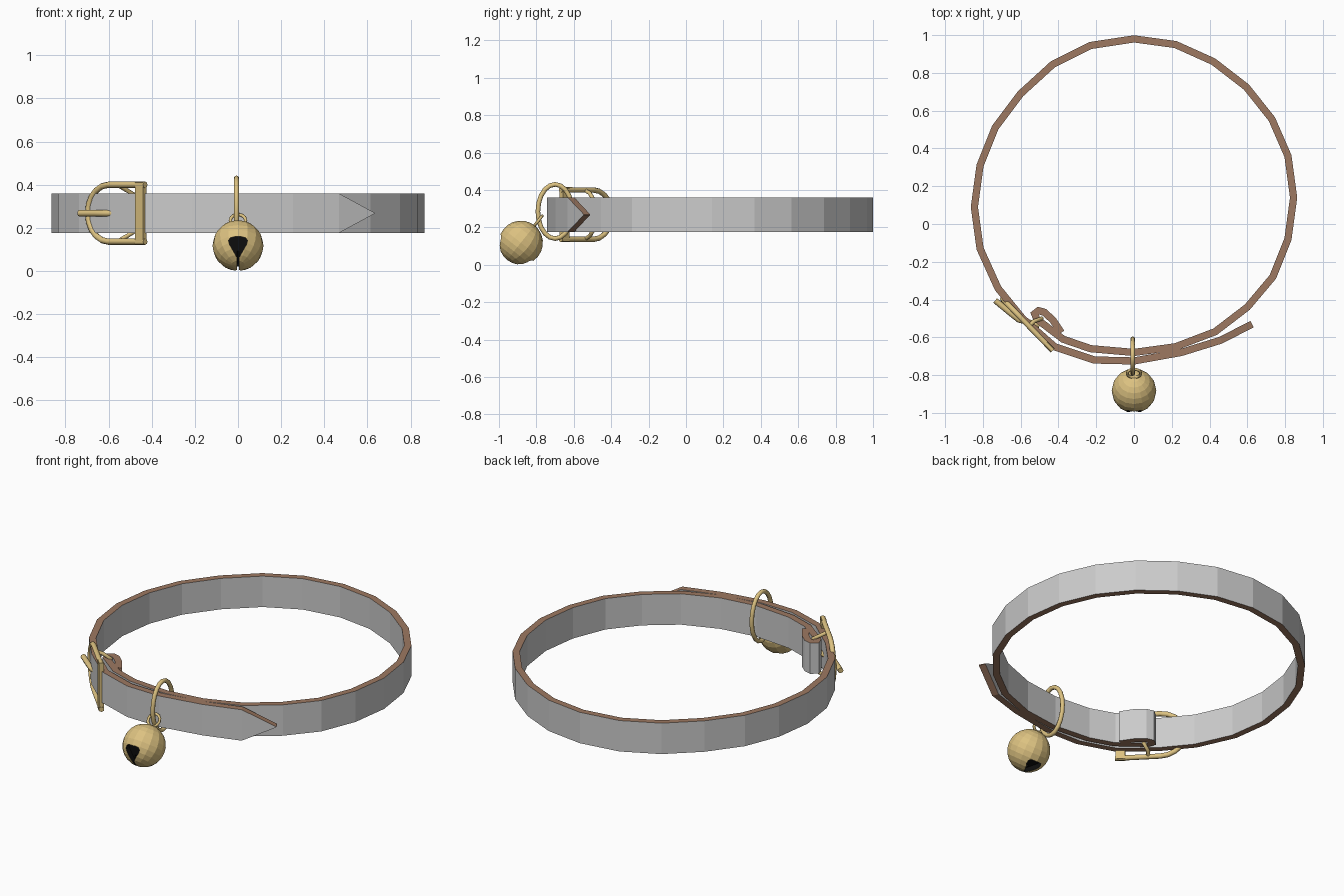
import bpy, bmesh, math
from math import sin, cos, pi
from mathutils import Vector, Matrix

if "Cube" in bpy.data.objects:
    bpy.data.objects.remove(bpy.data.objects["Cube"])


def mat(name, rgb):
    m = bpy.data.materials.new(name)
    m.diffuse_color = (*rgb, 1)
    m.use_nodes = True
    m.node_tree.nodes["Principled BSDF"].inputs["Base Color"].default_value = m.diffuse_color
    return m


GREY = mat("strap_face", (0.8, 0.8, 0.8))
BROWN = mat("cut_leather", (0.34, 0.19, 0.12))
GOLD = mat("brass", (0.72, 0.54, 0.22))
BLACK = mat("dark", (0.004, 0.004, 0.004))


def add_mesh(name, bm, mats):
    bmesh.ops.recalc_face_normals(bm, faces=bm.faces[:])
    me = bpy.data.meshes.new(name)
    bm.to_mesh(me)
    bm.free()
    for m in mats:
        me.materials.append(m)
    ob = bpy.data.objects.new(name, me)
    bpy.context.collection.objects.link(ob)
    return ob


def tube(name, pts, r, closed=False, res=2):
    cu = bpy.data.curves.new(name, 'CURVE')
    cu.dimensions = '3D'
    cu.bevel_depth, cu.bevel_resolution, cu.use_fill_caps = r, res, True
    sp = cu.splines.new('POLY')
    sp.points.add(len(pts) - 1)
    for p, co in zip(sp.points, pts):
        p.co = (*co, 1)
    sp.use_cyclic_u = closed
    cu.materials.append(GOLD)
    ob = bpy.data.objects.new(name, cu)
    bpy.context.collection.objects.link(ob)
    bpy.ops.object.select_all(action='DESELECT')
    bpy.context.view_layer.objects.active = ob
    ob.select_set(True)
    bpy.ops.object.convert(target='MESH')
    return bpy.context.object


# Strap: pointed tip, once round the neck, then folded back at the buckle
path = [(.625, -.53), (.46, -.615), (.25, -.68), (0, -.725), (-.21, -.72),
        (-.42, -.65), (-.59, -.5), (-.72, -.34), (-.815, -.13), (-.845, .09),
        (-.815, .31), (-.735, .51), (-.6, .69), (-.43, .845), (-.23, .945),
        (0, .98), (.22, .95), (.42, .86), (.595, .725), (.73, .555),
        (.815, .36), (.845, .14), (.815, -.08), (.735, -.28), (.6, -.44),
        (.43, -.57), (.22, -.65), (0, -.68), (-.23, -.66), (-.375, -.61),
        (-.45, -.553), (-.515, -.503), (-.526, -.475), (-.505, -.459),
        (-.475, -.467), (-.43, -.508), (-.385, -.575)]
path = [Vector(p) for p in path]
HALF, Z0, Z1, ZM = 0.019, 0.176, 0.36, 0.268
bm = bmesh.new()
rows = []
for i, p in enumerate(path):
    a = (p - path[max(i - 1, 0)])
    b = (path[min(i + 1, len(path) - 1)] - p)
    a = (a if a.length else b).normalized()
    b = (b if b.length else a).normalized()
    t = (a + b).normalized()
    off = Vector((-t.y, t.x)) * HALF / max(t.dot(a), 0.7)
    lo, hi = (ZM - .002, ZM + .002) if i == 0 else (Z0, Z1)
    rows.append([bm.verts.new((*(p + s * off), z))
                 for s, z in ((-1, lo), (-1, hi), (1, hi), (1, lo))])
for r, s in zip(rows, rows[1:]):
    for k in range(4):
        f = bm.faces.new((r[k], r[(k + 1) % 4], s[(k + 1) % 4], s[k]))
        f.material_index = k % 2          # broad faces grey, edges brown
for r in (rows[0], rows[-1]):
    bm.faces.new(r).material_index = 1
add_mesh("strap", bm, [GREY, BROWN])


# Buckle: D frame in a vertical plane tangent to the strap
def on_buckle(x, z, out=0.0):
    y = -0.66 + (-0.44 - x) * 1.03
    return (x - .7 * out, y - .7 * out, z)


arc = [(-.60 - .095 * sin(k * pi / 10), ZM + .132 * cos(k * pi / 10)) for k in range(11)]
frame = [(-.43, ZM + .132)] + arc + [(-.43, ZM - .132)]
tube("buckle_frame", [on_buckle(*p) for p in frame], 0.0145)

bm = bmesh.new()
bmesh.ops.create_cube(bm, size=1, matrix=Matrix.Translation(on_buckle(-.45, ZM))
                      @ Matrix.Rotation(-pi / 4, 4, 'Z')
                      @ Matrix.Diagonal((.05, .026, .285, 1)))
add_mesh("buckle_bar", bm, [GOLD])

# Cross pin running through the fold, and the prong
pin = [(-.555, -.54, ZM + .13), (-.53, -.515, ZM + .115), (-.488, -.5, ZM + .09),
       (-.488, -.5, ZM - .09), (-.53, -.515, ZM - .115), (-.555, -.54, ZM - .13)]
tube("buckle_pin", pin, 0.011)
tube("prong", [(-.50, -.535, ZM), (-.61, -.507, ZM), (-.66, -.467, ZM),
               (-.735, -.405, ZM)], 0.0155)

# Oval ring round both strap layers
tube("hanging_ring", [(-.007, -.70 + .092 * cos(k * pi / 10), .285 + .145 * sin(k * pi / 10))
                      for k in range(20)], 0.0125, True)

# Bell, tilted forward; local -Z is the slotted end
C, R = Vector((0, -.883, .118)), 0.118
tilt = math.atan2(.62, .78)
M = Matrix.Translation(C) @ Matrix.Rotation(-tilt, 4, 'X')
bm = bmesh.new()
bmesh.ops.create_uvsphere(bm, u_segments=16, v_segments=12, radius=R, matrix=M)
bell = add_mesh("bell", bm, [GOLD, BLACK])


def cut(bm):
    for f in bm.faces:
        f.material_index = 1
    c = add_mesh("bell_cutter", bm, [GOLD, BLACK])
    c.hide_render = True
    mod = bell.modifiers.new("slot", 'BOOLEAN')
    mod.operation, mod.solver, mod.object = 'DIFFERENCE', 'EXACT', c
    bpy.context.view_layer.objects.active = bell
    bpy.ops.object.modifier_apply(modifier=mod.name)
    bpy.data.objects.remove(c)


# Slit across the bottom
bm = bmesh.new()
bmesh.ops.create_cube(bm, size=1, matrix=M @ Matrix.Translation((0, 0, -.1))
                      @ Matrix.Diagonal((.011, .176, .06, 1)))
cut(bm)
# Rounded triangular hole at each end of the slit
half = [(.005, -.055), (.04, .006), (.044, .024), (.035, .036), (.015, .041)]
outline = half + [(-x, z) for x, z in reversed(half)]
for s in (-1, 1):
    H = M @ Matrix.Rotation(s * (pi / 2 - tilt), 4, 'X')
    bm = bmesh.new()
    lo = [bm.verts.new(H @ Vector((x, s * v, -.08))) for x, v in outline]
    hi = [bm.verts.new(H @ Vector((x, s * v, -.13))) for x, v in outline]
    bm.faces.new(lo)
    bm.faces.new(hi)
    for k in range(len(lo)):
        j = (k + 1) % len(lo)
        bm.faces.new((lo[k], lo[j], hi[j], hi[k]))
    cut(bm)

# Small loop on the bell
tube("bell_loop", [M @ Vector((.036 * cos(k * pi / 6), 0, .148 + .036 * sin(k * pi / 6)))
                   for k in range(12)], 0.008, True, 1)
